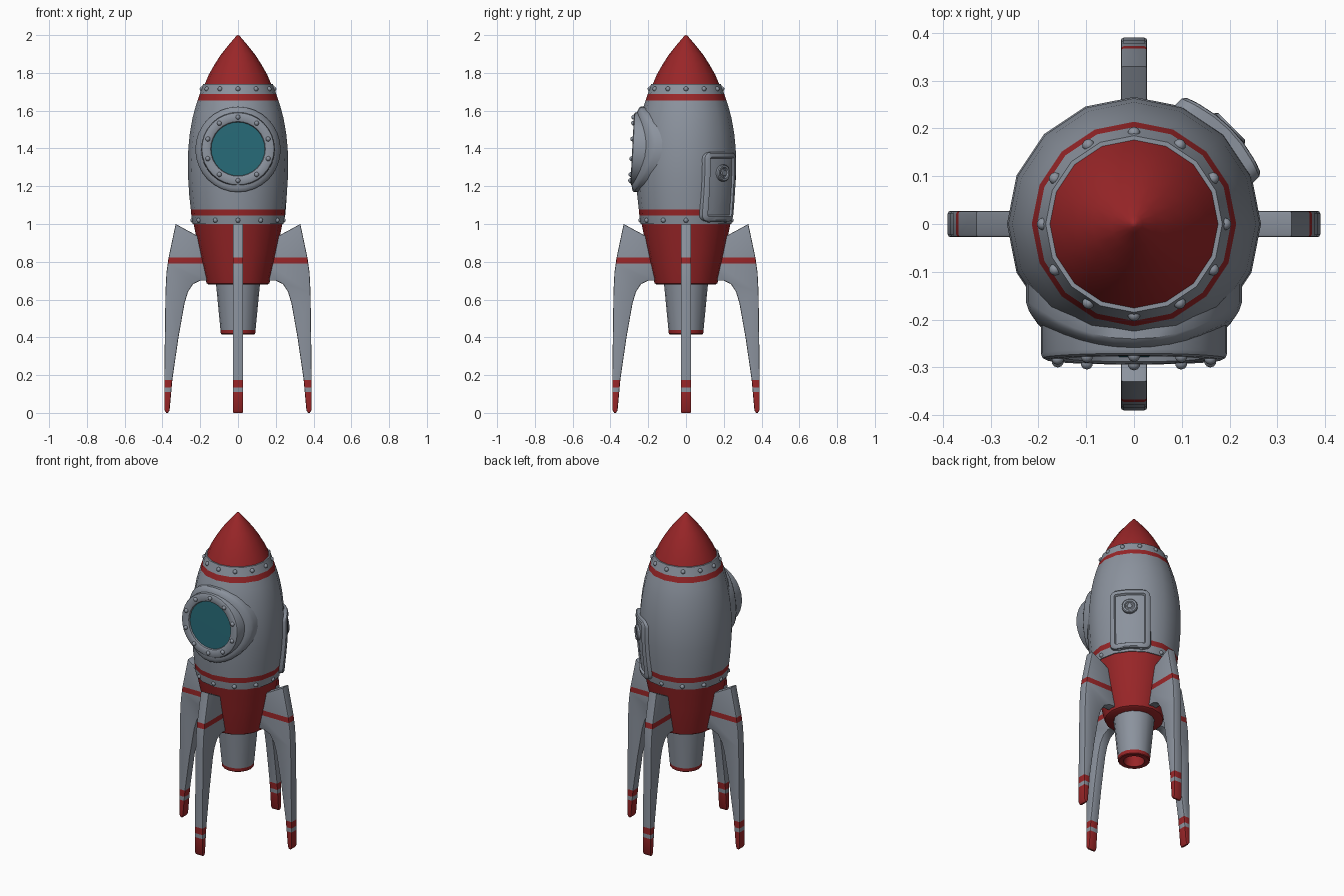
import bpy, bmesh, math
from mathutils import Matrix, Vector

if "Cube" in bpy.data.objects:
    bpy.data.objects.remove(bpy.data.objects["Cube"])


def material(name, rgb):
    m = bpy.data.materials.new(name)
    m.diffuse_color = (*rgb, 1)
    m.use_nodes = True
    m.node_tree.nodes["Principled BSDF"].inputs["Base Color"].default_value = m.diffuse_color
    return m


GREY = material("grey metal", (0.26, 0.29, 0.34))
RED = material("red paint", (0.32, 0.019, 0.021))
TEAL = material("teal glass", (0.02, 0.14, 0.18))


def finish(name, bm, mats, rule=None, angle=35):
    """Turn a bmesh into a smooth object; rule(face centre) picks the second colour."""
    bmesh.ops.remove_doubles(bm, verts=bm.verts, dist=1e-5)
    bmesh.ops.recalc_face_normals(bm, faces=bm.faces)
    if rule:
        for f in bm.faces:
            f.material_index = int(rule(f.calc_center_median()))
    me = bpy.data.meshes.new(name)
    bm.to_mesh(me)
    bm.free()
    for m in mats:
        me.materials.append(m)
    me.shade_smooth()
    me.set_sharp_from_angle(angle=math.radians(angle))
    ob = bpy.data.objects.new(name, me)
    bpy.context.collection.objects.link(ob)
    return ob


def skin(bm, loops, cap=False):
    """Join successive closed loops of points with quads."""
    rings = [[bm.verts.new(p) for p in loop] for loop in loops]
    n = len(rings[0])
    for a, b in zip(rings, rings[1:]):
        for i in range(n):
            j = (i + 1) % n
            bm.faces.new((a[i], a[j], b[j], b[i]))
    if cap:
        bm.faces.new(rings[-1])


def lathe(name, profile, mats, rule=None, seg=16, mat=Matrix()):
    """Spin (height, radius) points about local z."""
    bm = bmesh.new()
    turn = [2 * math.pi * i / seg for i in range(seg)]
    skin(bm, [[mat @ Vector((r * math.cos(a), r * math.sin(a), z)) for a in turn]
              for z, r in profile])
    bmesh.ops.dissolve_degenerate(bm, dist=1e-6, edges=bm.edges)
    return finish(name, bm, mats, rule)


def in_bands(z, bands):
    return any(a < z < b for a, b in bands)


# Hull with two painted stripes
HULL = [(1.0, 0.24), (1.045, 0.247), (1.077, 0.25), (1.15, 0.258), (1.25, 0.2645),
        (1.32, 0.266), (1.4, 0.263), (1.48, 0.255), (1.56, 0.241), (1.61, 0.228),
        (1.655, 0.214), (1.687, 0.203), (1.74, 0.185)]


def hull_radius(z):
    for (z0, r0), (z1, r1) in zip(HULL, HULL[1:]):
        if z <= z1:
            return r0 + (r1 - r0) * (z - z0) / (z1 - z0)
    return HULL[-1][1]


lathe("hull", [(1.0, 0.2)] + HULL + [(1.74, 0.15)], [GREY, RED],
      lambda c: in_bands(c.z, [(1.045, 1.077), (1.655, 1.687)]))

# Nose, lower cone and nozzle
lathe("nose_cone", [(1.735, 0.178), (1.79, 0.155), (1.85, 0.121), (1.9, 0.088),
                    (1.95, 0.048), (1.985, 0.018), (1.997, 0.007), (2.0, 0)], [RED])
lathe("lower_cone", [(1.005, 0.236), (0.85, 0.204), (0.7, 0.17), (0.686, 0.166),
                     (0.68, 0.157), (0.68, 0)], [RED])
lathe("nozzle", [(0.7, 0.118), (0.44, 0.093), (0.419, 0.091), (0.415, 0.086),
                 (0.415, 0.06), (0.5, 0.05), (0.5, 0)], [GREY, RED],
      lambda c: c.z < 0.44 or math.hypot(c.x, c.y) < 0.062)


# Rivets
def rivets(name, points, size=0.013):
    bm = bmesh.new()
    for p in points:
        bmesh.ops.create_uvsphere(bm, u_segments=10, v_segments=6, radius=size,
                                  matrix=Matrix.Translation(p))
    finish(name, bm, [GREY], angle=60)


for name, z in (("lower_rivets", 1.02), ("upper_rivets", 1.715)):
    r = hull_radius(z) * 0.985
    rivets(name, [(r * math.cos(k * math.pi / 6), r * math.sin(k * math.pi / 6), z)
                  for k in range(12)])


# Plates that follow the curve of the hull
def wrapped(name, loops, direction, zc):
    """Loops of (sideways, up, offset) laid on the hull facing a direction."""
    a = math.radians(direction)
    out = Vector((math.cos(a), math.sin(a), 0))
    side = Vector((-math.sin(a), math.cos(a), 0))
    bm = bmesh.new()
    pts = []
    for loop in loops:
        pts.append([out * math.sqrt((hull_radius(zc + v) + off) ** 2 - u * u)
                    + side * u + Vector((0, 0, zc + v)) for u, v, off in loop])
    skin(bm, pts, cap=True)
    return finish(name, bm, [GREY])


def circle(r, off, n=32):
    return [(r * math.cos(2 * math.pi * i / n), r * math.sin(2 * math.pi * i / n), off)
            for i in range(n)]


def rounded_rect(inset, off, w=0.115, h=0.183, rad=0.035):
    w, h, rad = w - inset, h - inset, max(rad - inset, 0.003)
    pts = []
    for k, (sx, sy) in enumerate(((1, 1), (-1, 1), (-1, -1), (1, -1))):
        for i in range(5):
            a = math.pi / 2 * (k + i / 4)
            pts.append((sx * (w - rad) + rad * math.cos(a), sy * (h - rad) + rad * math.sin(a)))
    full = []
    for i, p in enumerate(pts):
        full.append(p)
        if i % 5 == 4:  # divide the straight sides
            q = pts[(i + 1) % 20]
            full += [(p[0] + (q[0] - p[0]) * t / 4, p[1] + (q[1] - p[1]) * t / 4)
                     for t in (1, 2, 3)]
    return [(u, v, off) for u, v in full]


# Porthole at the front: flange, ring, glass, rivets
wrapped("porthole_flange", [circle(0.226, -0.02), circle(0.226, 0.016), circle(0.22, 0.022),
                            circle(0.205, 0.026), circle(0.18, 0.026)], -90, 1.395)
PORT = Matrix.Translation((0, 0, 1.383)) @ Matrix.Rotation(math.radians(87), 4, 'X')
lathe("porthole_ring", [(0.13, 0.195), (0.272, 0.195), (0.281, 0.191), (0.285, 0.183),
                        (0.285, 0.153), (0.281, 0.145), (0.268, 0.141)], [GREY], seg=32, mat=PORT)
lathe("porthole_glass", [(0.271, 0.144), (0.272, 0)], [TEAL], seg=32, mat=PORT)
rivets("porthole_rivets", [PORT @ Vector((0.168 * math.sin(k * math.pi / 5),
                                          0.168 * math.cos(k * math.pi / 5), 0.285))
                           for k in range(10)])

# Hatch at the back right with a small round window frame
wrapped("hatch", [rounded_rect(i, o) for i, o in
                  ((0, -0.02), (0, 0.016), (0.006, 0.021), (0.026, 0.021), (0.033, 0.009),
                   (0.06, 0.009), (0.085, 0.009), (0.108, 0.009))], 45, 1.197)
HATCH = (Matrix.Translation((0, 0, 1.27)) @ Matrix.Rotation(math.radians(45), 4, 'Z')
         @ Matrix.Rotation(math.radians(90), 4, 'Y'))
lathe("hatch_window", [(0.255, 0.045), (0.284, 0.045), (0.289, 0.04), (0.289, 0.03),
                       (0.281, 0.025), (0.281, 0.018), (0.286, 0.013), (0.286, 0)],
      [GREY], seg=20, mat=HATCH)

# Four fins with painted feet and stripes
FIN = [(0.33, 1.0), (0.368, 0.82), (0.379, 0.74), (0.384, 0.64), (0.39, 0.2), (0.39, 0.015),
       (0.38, 0), (0.37, 0), (0.362, 0.015), (0.347, 0.18), (0.315, 0.4), (0.283, 0.58),
       (0.265, 0.64), (0.238, 0.682), (0.2, 0.70), (0.14, 0.70), (0.17, 0.913)]
FIN_RED = [(-1, 0.11), (0.135, 0.175), (0.79, 0.822)]
for k, name in enumerate(("right_fin", "back_fin", "left_fin", "front_fin")):
    bm = bmesh.new()
    face = bm.faces.new([bm.verts.new((x, -0.0275, z)) for x, z in FIN])
    ext = bmesh.ops.extrude_face_region(bm, geom=[face], use_keep_orig=True)
    bmesh.ops.translate(bm, vec=(0, 0.055, 0),
                        verts=[g for g in ext["geom"] if isinstance(g, bmesh.types.BMVert)])
    bmesh.ops.recalc_face_normals(bm, faces=bm.faces)
    rim = [e for e in bm.edges if abs(e.verts[0].co.y - e.verts[1].co.y) < 1e-4]
    bmesh.ops.bevel(bm, geom=rim, offset=0.006, segments=2, profile=0.5,
                    affect='EDGES', clamp_overlap=False)
    for z in (0.11, 0.135, 0.175, 0.79, 0.822):
        bmesh.ops.bisect_plane(bm, geom=bm.verts[:] + bm.edges[:] + bm.faces[:],
                               plane_co=(0, 0, z), plane_no=(0, 0, 1))
    bmesh.ops.rotate(bm, verts=bm.verts, matrix=Matrix.Rotation(k * math.pi / 2, 3, 'Z'))
    finish(name, bm, [GREY, RED], lambda c: in_bands(c.z, FIN_RED))
